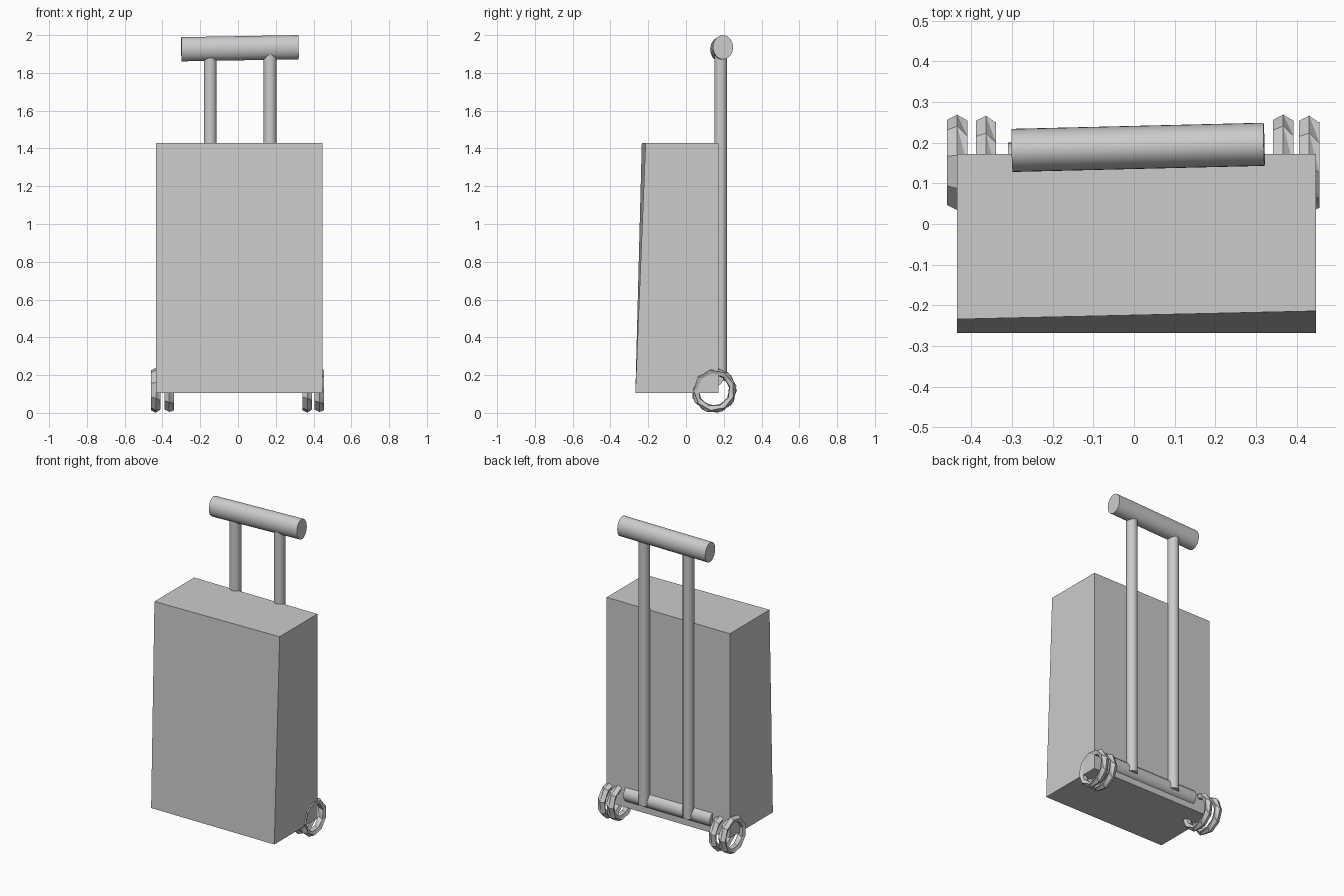
import bpy, math
from mathutils import Vector

if "Cube" in bpy.data.objects:
    bpy.data.objects.remove(bpy.data.objects["Cube"])


def mesh_object(name, verts, faces):
    me = bpy.data.meshes.new(name)
    me.from_pydata(verts, [], faces)
    me.update()
    ob = bpy.data.objects.new(name, me)
    bpy.context.collection.objects.link(ob)
    return ob


def tube(name, start, end, ru, rv, sides=32):
    """Capped elliptical cylinder between two points."""
    a, b = Vector(start), Vector(end)
    bpy.ops.mesh.primitive_cylinder_add(vertices=sides, radius=1, depth=1)
    ob = bpy.context.object
    ob.name = name
    ob.location = (a + b) / 2
    ob.rotation_euler = (b - a).to_track_quat('Z', 'Y').to_euler()
    ob.scale = (ru, rv, (b - a).length)
    bpy.ops.object.transform_apply(location=True, rotation=True, scale=True)
    bpy.ops.object.shade_smooth_by_angle(angle=math.radians(40))
    return ob


# case: box with a front panel leaning back slightly towards the top
L, R, BACK, BOT, TOP = -0.435, 0.448, 0.172, 0.105, 1.43
mesh_object("case", [
    (L, -0.268, BOT), (R, -0.268, BOT), (R, BACK, BOT), (L, BACK, BOT),
    (L, -0.234, TOP), (R, -0.214, TOP), (R, BACK, TOP), (L, BACK, TOP)],
    [(3, 2, 1, 0), (4, 5, 6, 7), (0, 1, 5, 4), (1, 2, 6, 5), (2, 3, 7, 6), (3, 0, 4, 7)])

# grip and telescopic rods
tube("handle_grip", (-0.30, 0.181, 1.925), (0.32, 0.196, 1.936), 0.053, 0.064)
for side, x in (("left", -0.147), ("right", 0.17)):
    tube("handle_rod_" + side, (x, 0.184, 0.17), (x, 0.184, 1.93), 0.034, 0.034)

# axle bar across the lower back
tube("axle_bar", (-0.31, 0.15, 0.19), (0.31, 0.15, 0.19), 0.05, 0.05)

# wheels: coarse faceted open rings; each profile point is (x offset, radius)
PROFILE = [(0, 0.121), (0.025, 0.108), (0.016, 0.086), (-0.016, 0.086), (-0.025, 0.108)]
SEG = 9


def wheel(name, x, turn):
    n = len(PROFILE)
    verts = []
    for i in range(SEG):
        a = math.tau * i / SEG + turn
        for j, (dx, r) in enumerate(PROFILE):
            t = a + (0.12 if j % 2 else -0.06)
            verts.append((x + dx, 0.148 + r * math.cos(t), 0.12 + r * math.sin(t)))
    faces = []
    for i in range(SEG):
        k = (i + 1) % SEG
        for j in range(n):
            m = (j + 1) % n
            a, b, c, d = i * n + j, i * n + m, k * n + m, k * n + j
            faces += [(a, c, b), (a, d, c)]
    ob = mesh_object(name, verts, faces)
    ob.data.flip_normals()


for i, x in enumerate((-0.435, -0.364, 0.367, 0.431)):
    wheel("wheel_%d" % (i + 1), x, 0.06 + 0.2 * (i % 2))
